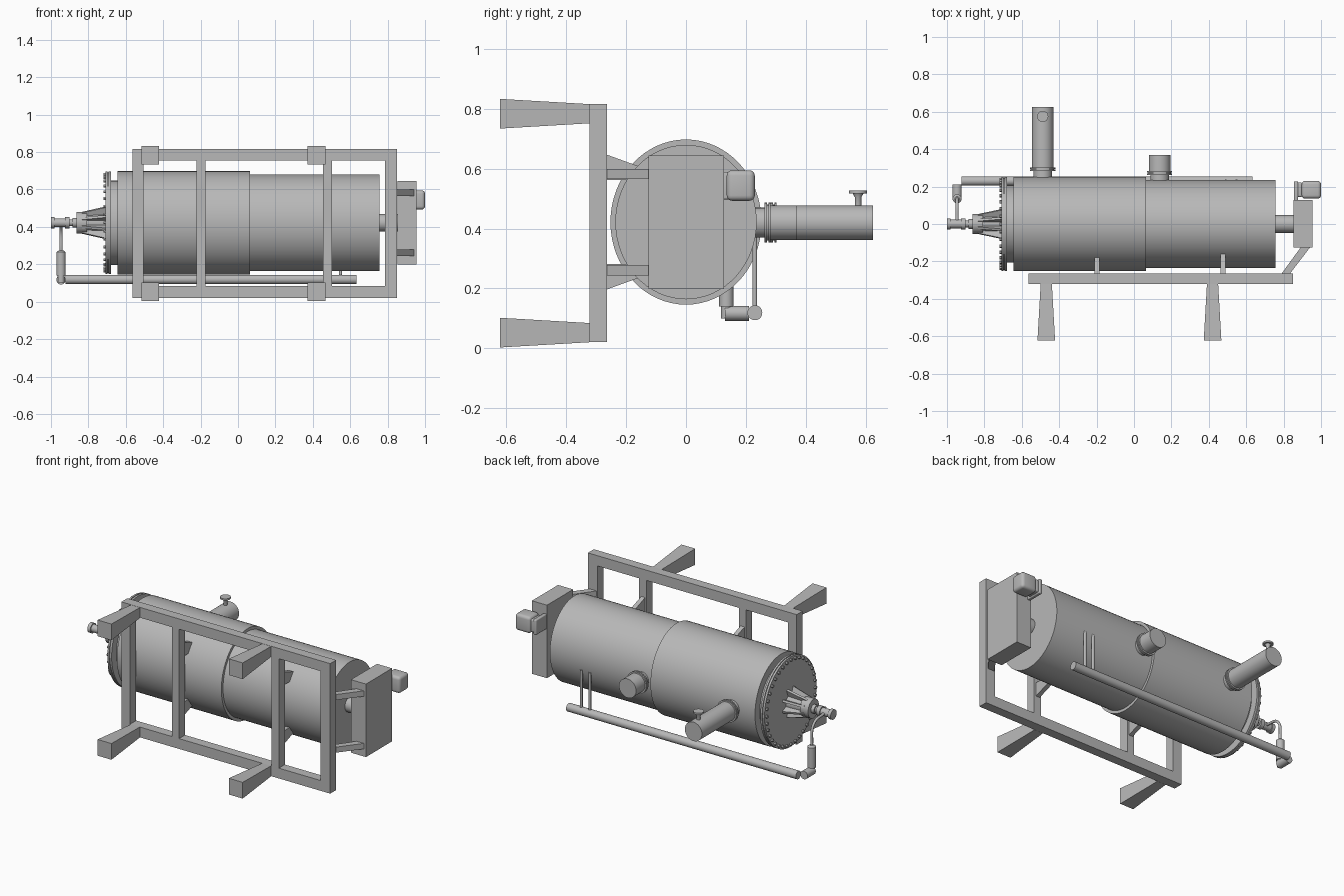
import bpy, bmesh
from math import cos, sin, pi
from mathutils import Vector, Matrix

default = bpy.data.objects.get("Cube")
if default:
    bpy.data.objects.remove(default, do_unlink=True)

steel = bpy.data.materials.new("steel_grey")
steel.use_nodes = True
colour = (0.48, 0.48, 0.48, 1)
steel.diffuse_color = colour
steel.node_tree.nodes["Principled BSDF"].inputs["Base Color"].default_value = colour

AXIS_Z = 0.422          # height of the drum axis
SQUASH = 0.915          # drum is slightly narrower in y than in z
parts = []


def finish(name, bm):
    bmesh.ops.recalc_face_normals(bm, faces=bm.faces)
    mesh = bpy.data.meshes.new(name)
    bm.to_mesh(mesh)
    bm.free()
    mesh.materials.append(steel)
    obj = bpy.data.objects.new(name, mesh)
    bpy.context.collection.objects.link(obj)
    parts.append(obj)
    return obj


def lathe(name, axis, origin, profile, segments=24, squash=1.0):
    """Turn (distance along axis, radius) pairs around an axis through origin."""
    bm = bmesh.new()
    rings = []
    for along, r in profile:
        ring = []
        for i in range(segments):
            a = 2 * pi * i / segments
            u, v = r * cos(a) * squash, r * sin(a)
            p = {"x": (along, u, v), "y": (u, along, v), "z": (u, v, along)}[axis]
            ring.append(bm.verts.new(Vector(origin) + Vector(p)))
        rings.append(ring)
    for a, b in zip(rings, rings[1:]):
        for i in range(segments):
            j = (i + 1) % segments
            bm.faces.new((a[i], a[j], b[j], b[i]))
    bm.faces.new(rings[0])
    bm.faces.new(rings[-1])
    return finish(name, bm)


def rod(name, axis, origin, start, end, r, segments=20):
    return lathe(name, axis, origin, [(start, r), (end, r)], segments)


def box(name, low, high, bevel=0.0):
    bm = bmesh.new()
    bmesh.ops.create_cube(bm, size=1)
    low, high = Vector(low), Vector(high)
    for v in bm.verts:
        v.co = (low + high) / 2 + v.co * (high - low)
    if bevel:
        bmesh.ops.bevel(bm, geom=bm.edges[:], offset=bevel, segments=4,
                        profile=0.5, affect="EDGES")
    return finish(name, bm)


def prism(name, axis, outline, low, high):
    """Extrude a 2D outline along x (outline in y,z) or along z (outline in x,y)."""
    bm = bmesh.new()
    place = (lambda p: (low, *p)) if axis == "x" else (lambda p: (*p, low))
    face = bm.faces.new([bm.verts.new(place(p)) for p in outline])
    new = bmesh.ops.extrude_face_region(bm, geom=[face])["geom"]
    shift = Vector((1, 0, 0) if axis == "x" else (0, 0, 1)) * (high - low)
    bmesh.ops.translate(bm, vec=shift, verts=[g for g in new if isinstance(g, bmesh.types.BMVert)])
    return finish(name, bm)


# Drum: flange, recessed neck, wide section and narrower section
centre = (0, 0, AXIS_Z)
lathe("drum", "x", centre,
      [(-0.68, 0.225), (-0.644, 0.225), (-0.644, 0.276), (0.064, 0.276),
       (0.064, 0.258), (0.757, 0.258)], 64, SQUASH)
lathe("drum_flange", "x", centre,
      [(-0.708, 0.275), (-0.697, 0.275), (-0.697, 0.269), (-0.692, 0.269),
       (-0.692, 0.275), (-0.68, 0.275)], 64, SQUASH)

# Ring of flange bolts
bm = bmesh.new()
for i in range(36):
    a = 2 * pi * i / 36
    spot = Vector((-0.712, 0.258 * cos(a) * SQUASH, AXIS_Z + 0.258 * sin(a)))
    bmesh.ops.create_cone(bm, cap_ends=True, segments=6, radius1=0.009, radius2=0.009, depth=0.014,
                          matrix=Matrix.Translation(spot) @ Matrix.Rotation(pi / 2, 4, "Y"))
finish("flange_bolts", bm)

# Bearing hub with radial ribs, and the stepped shaft end
lathe("bearing_hub", "x", centre,
      [(-0.864, 0.045), (-0.864, 0.058), (-0.808, 0.058), (-0.808, 0.046), (-0.705, 0.05)],
      28, SQUASH)
for i in range(8):
    rib = prism("hub_rib", "z", [(-0.835, 0.04), (-0.835, 0.06), (-0.705, 0.092), (-0.705, 0.04)],
                -0.007, 0.007)
    rib.data.transform(Matrix.Translation(centre) @ Matrix.Diagonal((1, SQUASH, 1, 1))
                       @ Matrix.Rotation(2 * pi * (i + 0.5) / 8, 4, "X"))
lathe("shaft_end", "x", centre,
      [(-1.0, 0.03), (-0.98, 0.03), (-0.98, 0.023), (-0.925, 0.023), (-0.925, 0.03),
       (-0.9, 0.03), (-0.9, 0.018), (-0.885, 0.018), (-0.885, 0.026), (-0.864, 0.026)], 24)

# Feed hose, valve and elbow beside the shaft
HOSE_X = -0.946
curve = bpy.data.curves.new("feed_hose", "CURVE")
curve.dimensions = "3D"
curve.bevel_depth = 0.008
curve.bevel_resolution = 3
spline = curve.splines.new("BEZIER")
spline.bezier_points.add(2)
for point, (y, z) in zip(spline.bezier_points, [(0.015, 0.422), (0.115, 0.395), (0.135, 0.27)]):
    point.co = (HOSE_X, y, z)
    point.handle_left_type = point.handle_right_type = "AUTO"
curve.use_fill_caps = True
curve.materials.append(steel)
hose = bpy.data.objects.new("feed_hose", curve)
bpy.context.collection.objects.link(hose)
lathe("feed_valve", "z", (HOSE_X, 0.135, 0),
      [(0.14, 0.024), (0.265, 0.024), (0.275, 0.012)])
rod("elbow_drop", "z", (HOSE_X, 0.135, 0), 0.1, 0.15, 0.018)
rod("elbow", "y", (HOSE_X, 0, 0.117), 0.13, 0.21, 0.025)

# Long header pipe with two risers into the drum
HEADER_Y = 0.23
rod("header_pipe", "x", (0, HEADER_Y, 0.119), -0.922, 0.634, 0.025)
for x in (0.49, 0.548):
    rod("header_riser", "z", (x, HEADER_Y, 0), 0.12, 0.37, 0.008, 12)

# Rear nozzles: collar, flange and barrel
for name, x, root, end in (("long_nozzle", -0.488, 0.22, 0.625),
                           ("short_nozzle", 0.137, 0.2, 0.37)):
    f = root + 0.063
    lathe(name, "y", (x, 0, AXIS_Z - 0.002),
          [(root, 0.05), (f, 0.05), (f, 0.067), (f + 0.008, 0.067), (f + 0.008, 0.06),
           (f + 0.012, 0.06), (f + 0.012, 0.067), (f + 0.02, 0.067), (f + 0.02, 0.058),
           (end, 0.058)], 32)
lathe("nozzle_handwheel", "z", (-0.488, 0.575, 0),
      [(0.465, 0.011), (0.505, 0.011), (0.517, 0.018), (0.517, 0.03), (0.527, 0.03)], 24)

# Drive shaft, gearbox and motor
rod("drive_shaft", "x", centre, 0.74, 0.87, 0.047, 28)
box("gearbox", (0.853, -0.126, 0.198), (0.955, 0.127, 0.645))
box("motor", (0.896, 0.136, 0.493), (1.0, 0.23, 0.595), 0.018)
box("motor_mount", (0.872, 0.145, 0.505), (0.9, 0.222, 0.583), 0.008)
box("motor_flange", (0.855, 0.12, 0.498), (0.878, 0.228, 0.59), 0.006)

# Front frame: two rails, end posts and middle posts
FRONT, BACK = -0.322, -0.264
for name, z in (("bottom_rail", 0.021), ("top_rail", 0.754)):
    box(name, (-0.565, FRONT, z), (0.85, BACK, z + 0.063))
for name, left, right in (("end_post", -0.565, -0.505), ("middle_post", -0.222, -0.174),
                          ("middle_post", 0.454, 0.502), ("end_post", 0.785, 0.85)):
    box(name, (left, FRONT, 0.08), (right, BACK, 0.76))

# Flared legs, widening away from the frame
for x in (-0.469, 0.42):
    for z in (0.0525, 0.784):
        leg = box("leg", (x - 0.03, -0.622, z - 0.032), (x + 0.03, FRONT, z + 0.032))
        for v in leg.data.vertices:
            if v.co.y < -0.5:
                v.co.x = x + (v.co.x - x) * 1.57
                v.co.z = z + (v.co.z - z) * 1.55

# Drum gussets and slanted gearbox struts, mirrored above and below the axis
for side in (1, -1):
    gusset = [(BACK, 0.225), (-0.14, 0.18), (-0.14, 0.14), (BACK, 0.14)]
    for x in (-0.198, 0.475):
        prism("drum_gusset", "x", [(y, AXIS_Z + side * z) for y, z in gusset],
              x - 0.0135, x + 0.0135)
    z = AXIS_Z + side * 0.161
    prism("gearbox_strut", "z", [(0.79, BACK), (0.835, BACK), (0.945, -0.12), (0.895, -0.12)],
          z - 0.017, z + 0.017)

# Smooth round surfaces, keep hard edges
bpy.ops.object.select_all(action="DESELECT")
for obj in parts:
    obj.select_set(True)
bpy.context.view_layer.objects.active = parts[0]
bpy.ops.object.shade_smooth_by_angle(angle=0.6)
